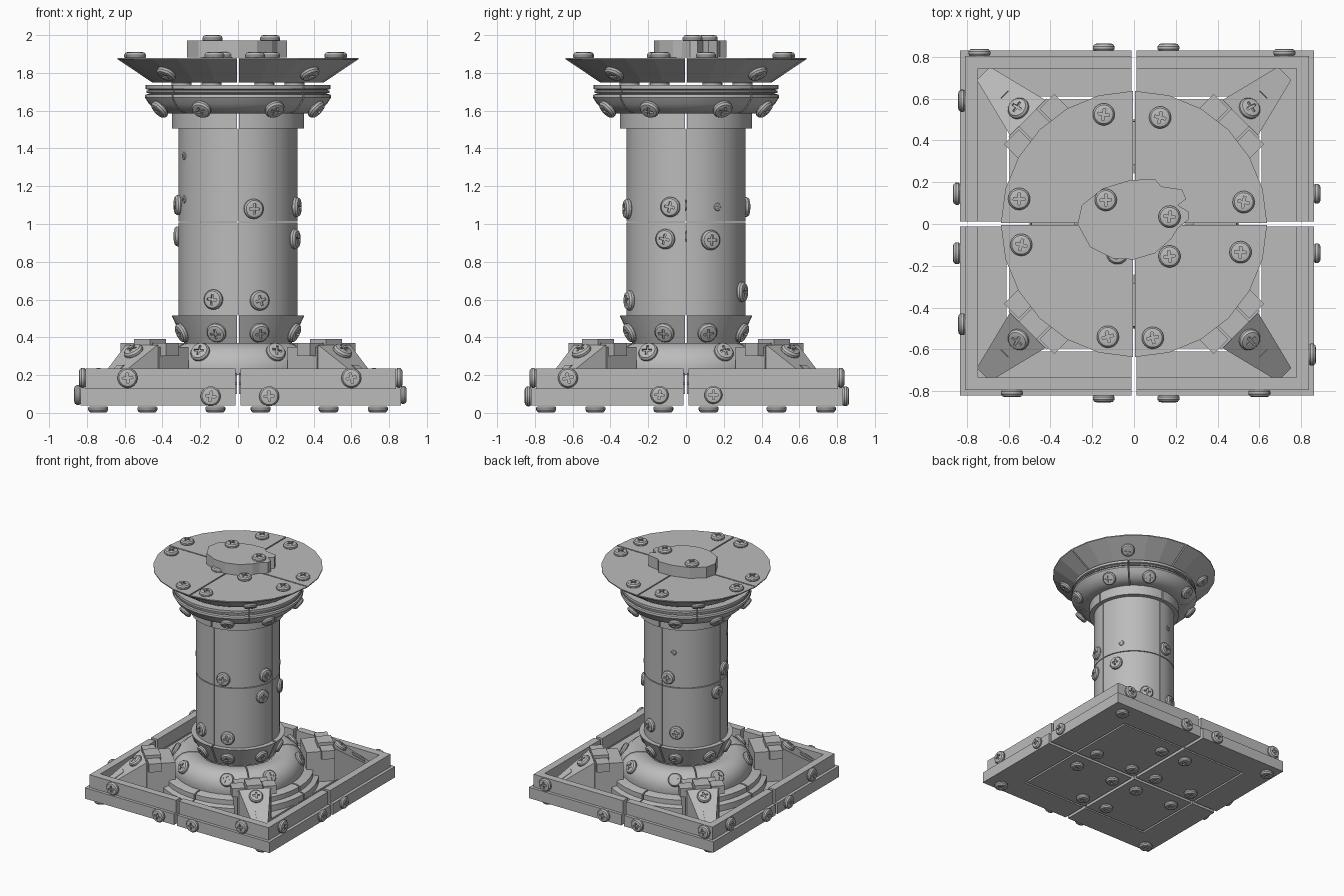
import bpy, bmesh, math, random
from mathutils import Vector, Matrix, Quaternion

random.seed(4)
cube = bpy.data.objects.get("Cube")
if cube:
    bpy.data.objects.remove(cube, do_unlink=True)

grey = bpy.data.materials.new("stone_grey")
grey.use_nodes = True
TONE = (0.5, 0.5, 0.5, 1)
grey.diffuse_color = TONE
grey.node_tree.nodes["Principled BSDF"].inputs["Base Color"].default_value = TONE
QUADS = [(1, 1), (-1, 1), (-1, -1), (1, -1)]


def finish(name, bm, smooth=False):
    bmesh.ops.recalc_face_normals(bm, faces=bm.faces)
    mesh = bpy.data.meshes.new(name)
    bm.to_mesh(mesh)
    bm.free()
    mesh.materials.append(grey)
    ob = bpy.data.objects.new(name, mesh)
    bpy.context.collection.objects.link(ob)
    if smooth:
        bpy.ops.object.select_all(action="DESELECT")
        ob.select_set(True)
        bpy.context.view_layer.objects.active = ob
        bpy.ops.object.shade_smooth_by_angle(angle=math.radians(35))
    return ob


def quarter_ring(name, profile, gap=0.004, segs=10, turn=0, smooth=True):
    """Revolve a closed (radius, z) profile into four separated quarters."""
    bm = bmesh.new()
    for k in range(4):
        spin = math.radians(turn) + k * math.pi / 2
        mid = spin + math.pi / 4
        push = Vector((math.cos(mid), math.sin(mid), 0)) * gap * math.sqrt(2)
        rings = []
        for i in range(segs + 1):
            a = spin + i / segs * math.pi / 2
            rings.append([bm.verts.new(Vector((r * math.cos(a), r * math.sin(a), z)) + push)
                          for r, z in profile])
        for r0, r1 in zip(rings, rings[1:]):
            for j in range(len(profile)):
                n = (j + 1) % len(profile)
                bm.faces.new((r0[j], r1[j], r1[n], r0[n]))
        bm.faces.new(rings[0])
        bm.faces.new(rings[-1])
    return finish(name, bm, smooth)


def add_box(bm, x, y, z, matrix=Matrix()):
    size = [abs(r[1] - r[0]) for r in (x, y, z)]
    mid = [(r[0] + r[1]) / 2 for r in (x, y, z)]
    bmesh.ops.create_cube(bm, size=1,
                          matrix=matrix @ Matrix.Translation(mid) @ Matrix.Diagonal((*size, 1)))


# Square base: four trays with split floor and stepped walls
LEFT, RIGHT, FRONT, BACK = 0.833, 0.862, 0.82, 0.83
for n, (sx, sy) in enumerate(QUADS):
    a1 = RIGHT if sx > 0 else LEFT
    b1 = BACK if sy > 0 else FRONT
    g = 0.013
    bm = bmesh.new()

    def tray(a, b, z):
        add_box(bm, [sx * v for v in a], [sy * v for v in b], z)
    floor = (0.04, 0.1)
    tray((g, 0.595), (g, 0.595), floor)
    tray((0.61, a1 - 0.06), (g, b1 - 0.06), floor)
    tray((g, 0.61), (0.61, b1 - 0.06), floor)
    for inset, z in ((0, (0.04, 0.13)), (0.025, (0.13, 0.235))):
        a, b = a1 - inset, b1 - inset
        tray((a - 0.06, a), (g, b), z)
        tray((g, a - 0.06), (b - 0.06, b), z)
    finish(f"base_tray_{n}", bm)

# Corner brackets, built along +x and turned to each diagonal
for n in range(4):
    turn = Matrix.Rotation(math.pi / 4 + n * math.pi / 2, 4, "Z")
    bm = bmesh.new()
    add_box(bm, (0.5, 0.72), (-0.13, 0.13), (0.1, 0.35), turn)
    add_box(bm, (0.6, 0.72), (-0.06, 0.06), (0.35, 0.39), turn)
    for s in (-1, 1):
        add_box(bm, (0.61, 0.71), (s * 0.07, s * 0.17), (0.3, 0.37), turn)
    # Sloping tapered foot
    pts = []
    for u, w, z in ((0.72, 0.12, 0.36), (0.72, 0.12, 0.1), (1.02, 0.045, 0.15), (1.02, 0.045, 0.1)):
        pts += [bm.verts.new(turn @ Vector((u, s * w, z))) for s in (-1, 1)]
    bmesh.ops.convex_hull(bm, input=pts)
    # Slot plate lying on the slope
    slope = math.atan2(0.21, 0.3)
    lie = turn @ Matrix.Translation((0.92, 0, 0.22)) @ Matrix.Rotation(slope, 4, "Y")
    add_box(bm, (-0.055, 0.055), (-0.024, 0.024), (-0.004, 0.004), lie)
    finish(f"corner_bracket_{n}", bm)

# Foot mouldings
quarter_ring("base_step_ring", [(0.3, 0.1), (0.6, 0.1), (0.6, 0.15), (0.56, 0.16),
                                (0.56, 0.2), (0.53, 0.21), (0.3, 0.21)], 0.006)
quarter_ring("base_torus", [(0.28, 0.2), (0.28, 0.35), (0.31, 0.365), (0.37, 0.37), (0.42, 0.36),
                            (0.46, 0.33), (0.485, 0.29), (0.495, 0.24), (0.49, 0.2)], turn=45)
quarter_ring("foot_cone", [(0.2, 0.35), (0.27, 0.35), (0.345, 0.515), (0.2, 0.515)], 0.006)

# Column in two courses with a collar
quarter_ring("column_lower", [(0.24, 0.515), (0.312, 0.515), (0.312, 1.008), (0.24, 1.008)], 0.002)
quarter_ring("column_upper", [(0.24, 1.014), (0.312, 1.014), (0.312, 1.505), (0.24, 1.505)], 0.002)
quarter_ring("column_collar", [(0.24, 1.505), (0.345, 1.505), (0.345, 1.585), (0.24, 1.585)], 0.004)

# Capital moulding, split on the diagonals
quarter_ring("capital", [(0.28, 1.585), (0.38, 1.585), (0.43, 1.6), (0.465, 1.635), (0.488, 1.67),
                         (0.485, 1.685), (0.46, 1.69), (0.48, 1.695), (0.48, 1.705), (0.465, 1.71),
                         (0.485, 1.715), (0.485, 1.735), (0.28, 1.735)], turn=45)

# Flared top dish with flat lid
quarter_ring("top_dish", [(0.004, 1.75), (0.45, 1.75), (0.632, 1.872), (0.632, 1.88), (0.004, 1.88)],
             0.005, segs=6, smooth=False)

# Raised plate with a lobed edge
outline = [(-.27, 0), (-.25, .09), (-.15, .17), (-.02, .21), (.1, .215), (.13, .18), (.23, .165),
           (.25, .12), (.21, .09), (.26, .06), (.26, .02), (.21, -.02), (.18, -.07), (.1, -.14),
           (0, -.17), (-.1, -.165), (-.21, -.11)]
bm = bmesh.new()
face = bm.faces.new([bm.verts.new((x, y, 1.882)) for x, y in outline])
top = bmesh.ops.extrude_face_region(bm, geom=[face])["geom"]
bmesh.ops.translate(bm, verts=[v for v in top if isinstance(v, bmesh.types.BMVert)], vec=(0, 0, 0.09))
finish("top_plate", bm)

# Screw head template with a cross recess
bm = bmesh.new()
section = [(0.047, 0), (0.053, 0.008), (0.053, 0.02), (0.045, 0.031), (0.034, 0.034)]
rows = [[bm.verts.new((r * math.cos(i * math.tau / 20), r * math.sin(i * math.tau / 20), z))
         for i in range(20)] for r, z in section]
for lo, hi in zip(rows, rows[1:]):
    for i in range(20):
        bm.faces.new((lo[i], lo[i - 1], hi[i - 1], hi[i]))
bm.faces.new(rows[0])
bm.faces.new(rows[-1])
head = finish("screw_template", bm, True)
bm = bmesh.new()
arm, thin = 0.028, 0.006
plus = [(arm, thin), (thin, thin), (thin, arm), (-thin, arm), (-thin, thin), (-arm, thin),
        (-arm, -thin), (-thin, -thin), (-thin, -arm), (thin, -arm), (thin, -thin), (arm, -thin)]
face = bm.faces.new([bm.verts.new((x, y, 0.024)) for x, y in plus])
top = bmesh.ops.extrude_face_region(bm, geom=[face])["geom"]
bmesh.ops.translate(bm, verts=[v for v in top if isinstance(v, bmesh.types.BMVert)], vec=(0, 0, 0.03))
cutter = finish("cross_cutter", bm)
cut = head.modifiers.new("cross", "BOOLEAN")
cut.operation, cut.object, cut.solver = "DIFFERENCE", cutter, "EXACT"
graph = bpy.context.evaluated_depsgraph_get()
screw_mesh = bpy.data.meshes.new_from_object(head.evaluated_get(graph))
screw_mesh.name = "screw_head"
for ob in (head, cutter):
    bpy.data.objects.remove(ob, do_unlink=True)


def screw(pos, normal, scale=1):
    ob = bpy.data.objects.new("screw", screw_mesh)
    bpy.context.collection.objects.link(ob)
    normal = Vector(normal).normalized()
    aim = normal.to_track_quat("Z", "Y") @ Quaternion((0, 0, 1), random.uniform(-0.3, 0.3))
    ob.matrix_world = Matrix.LocRotScale(Vector(pos), aim, Vector((1, 1, 1)) * scale)


def polar_screw(deg, r, z, nr, nz, scale=1):
    c, s = math.cos(math.radians(deg)), math.sin(math.radians(deg))
    screw((r * c, r * s, z), (nr * c, nr * s, nz), scale)


# Screws on the lid and the raised plate
for x, y in ((-.145, .525), (.125, .51), (-.55, .12), (.525, .105), (-.54, -.1), (.51, -.135),
             (-.125, -.54), (.09, -.545), (.17, -.155), (-.08, -.14)):
    screw((x, y, 1.876), (0, 0, 1))
for x, y in ((-.135, .115), (.17, .035)):
    screw((x, y, 1.966), (0, 0, 1))

# Screws repeated around the mouldings
for q in range(0, 360, 90):
    polar_screw(q + 45, 0.53, 1.808, 0.55, -0.83)
    polar_screw(q + 45, 0.775, 0.315, 0.57, 0.82)
    for off in (25, 65):
        polar_screw(q + off, 0.447, 1.617, 0.75, -0.66)
        polar_screw(q + off, 0.33, 1.755, 0, -1)
        polar_screw(q + (off - 45) * 1.2 + 45, 0.305, 0.43, 0.91, -0.41)
        polar_screw(q + off, 0.462, 0.315, 0.85, 0.5)

# Screws on the column: (angle from +x, height)
for deg, z in ((-75, 1.08), (-114, .6), (-69, .595), (-20, .92), (24, .915), (-15, 1.09),
               (172, .935), (-172, 1.1), (68, .64), (112, .64), (100, 1.09)):
    polar_screw(deg, 0.306, z, 1, 0)
# Small pegs
for deg, z in ((-155, 1.36), (-155, 1.13), (32, 1.09), (108, 1.3)):
    polar_screw(deg, 0.306, z, 1, 0, 0.4)

# Screws on the base walls and underside
for x in (-.145, .165):
    screw((x, -FRONT, 0.088), (0, -1, 0))
    screw((x, BACK, 0.088), (0, 1, 0))
for y in (-.14, .145):
    screw((RIGHT, y, 0.095), (1, 0, 0), 0.9)
    screw((-LEFT, y, 0.095), (-1, 0, 0))
for x, y in ((-.585, -1), (.6, -1), (-.74, 1), (.72, 1)):
    screw((x, (BACK if y > 0 else FRONT) * y - 0.025 * y, 0.185), (0, y, 0))
screw((RIGHT - 0.025, -0.625, 0.185), (1, 0, 0))
for y in (.59, -.48):
    screw((0.025 - LEFT, y, 0.185), (-1, 0, 0))
for sx, sy in QUADS:
    for a, b in ((.74, .74), (.48, .12), (.12, .48), (.12, .12)):
        screw((sx * a, sy * b, 0.034 + 0.001), (0, 0, -1))
